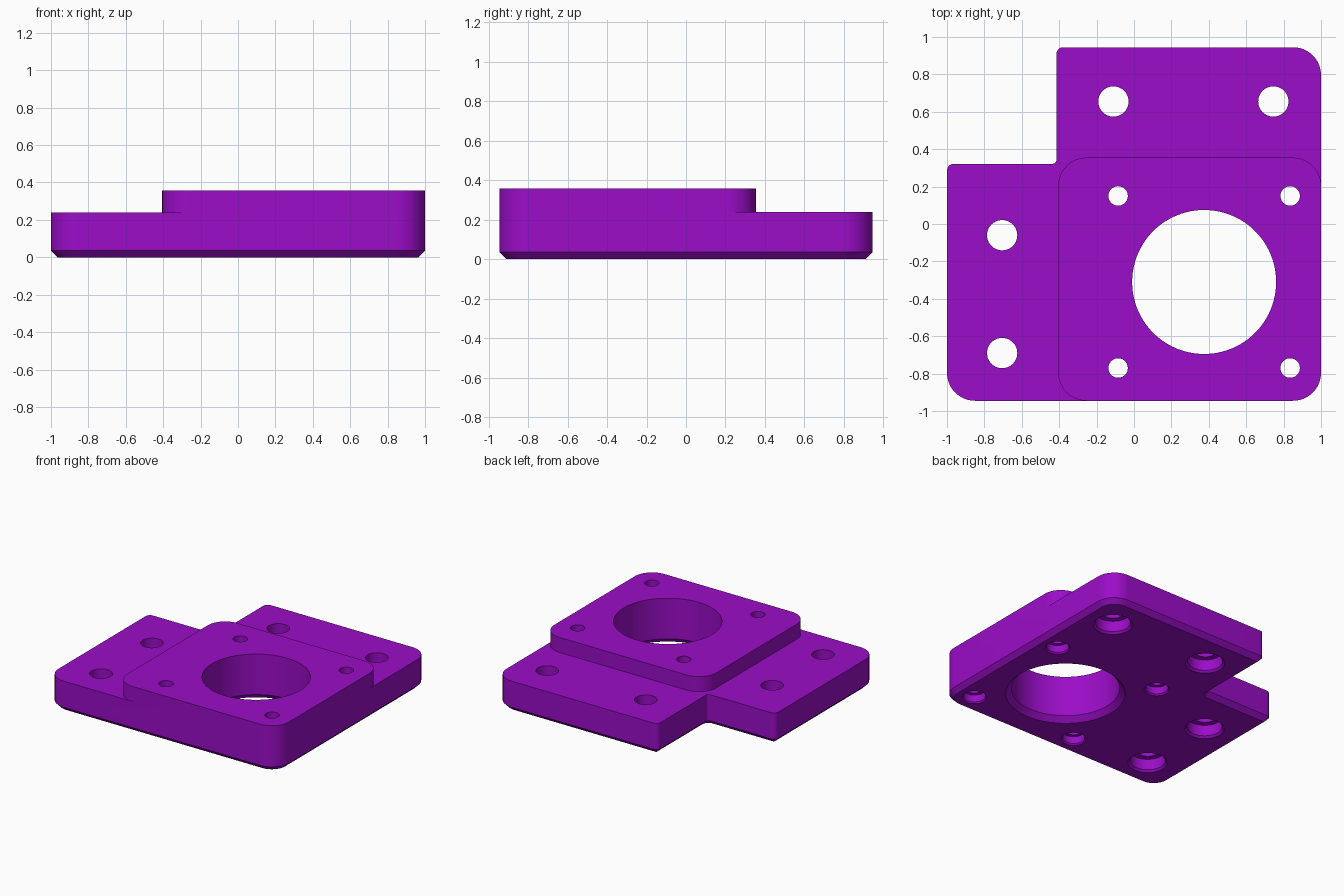
import bpy, bmesh, math
from mathutils import Vector

if "Cube" in bpy.data.objects:
    bpy.data.objects.remove(bpy.data.objects["Cube"])

purple = bpy.data.materials.new("purple")
purple.diffuse_color = (0.33, 0.004, 0.58, 1)
purple.use_nodes = True
purple.node_tree.nodes["Principled BSDF"].inputs["Base Color"].default_value = purple.diffuse_color


def rounded(corners, inset=0.0, seg=12):
    """Counter-clockwise outline from (x, y, radius) corners, optionally inset."""
    pts, n = [], len(corners)
    for i, (x, y, r) in enumerate(corners):
        p = Vector((x, y))
        d0 = (p - Vector(corners[i - 1][:2])).normalized()
        d1 = (Vector(corners[(i + 1) % n][:2]) - p).normalized()
        turn = 1 if d0.cross(d1) > 0 else -1
        n0 = Vector((-d0.y, d0.x))
        centre = p + (d1 - d0) * r
        rad = r - inset * turn
        a0 = math.atan2(-n0.y * turn, -n0.x * turn)
        for k in range(seg + 1):
            a = a0 + turn * math.pi / 2 * k / seg
            pts.append((centre.x + rad * math.cos(a), centre.y + rad * math.sin(a)))
    return pts


def loft(name, rings):
    """Closed solid through (outline, z) rings from bottom to top."""
    bm = bmesh.new()
    loops = [[bm.verts.new((x, y, z)) for x, y in pts] for pts, z in rings]
    n = len(loops[0])
    for a, b in zip(loops, loops[1:]):
        for i in range(n):
            j = (i + 1) % n
            bm.faces.new((a[i], a[j], b[j], b[i]))
    bm.faces.new(loops[0][::-1])
    bm.faces.new(loops[-1])
    mesh = bpy.data.meshes.new(name)
    bm.to_mesh(mesh)
    bm.free()
    obj = bpy.data.objects.new(name, mesh)
    bpy.context.collection.objects.link(obj)
    mesh.materials.append(purple)
    return obj


def circle(x, y, r, n):
    return [(x + r * math.cos(2 * math.pi * i / n),
             y + r * math.sin(2 * math.pi * i / n)) for i in range(n)]


def bore(name, x, y, profile, n=40):
    """Round cutter from (radius, z) steps."""
    return loft(name, [(circle(x, y, r, n), z) for r, z in profile])


def combine(target, other, operation):
    mod = target.modifiers.new(operation.lower(), 'BOOLEAN')
    mod.object, mod.operation, mod.solver = other, operation, 'EXACT'
    bpy.context.view_layer.objects.active = target
    bpy.ops.object.modifier_apply(modifier=mod.name)
    bpy.data.objects.remove(other)


# L-shaped base with a chamfered bottom edge
R, C = 0.15, 0.035
base = [(-1, -0.945, R), (1, -0.945, R), (1, 0.945, R),
        (-0.415, 0.945, 0.02), (-0.415, 0.322, 0.02), (-1, 0.322, 0.03)]
sharp = [(x, y, max(r, C + 0.002)) if (x, y) != (-0.415, 0.322) else (x, y, r)
         for x, y, r in base]
plate = loft("mounting_plate", [(rounded(sharp, C), 0), (rounded(sharp), C),
                                (rounded(sharp), 0.24)])

# Raised motor pad, flush with the front and right walls
pad = [(-0.405, -0.945, R), (1, -0.945, R), (1, 0.355, R), (-0.405, 0.355, R)]
combine(plate, loft("raised_pad", [(rounded(pad), 0.12), (rounded(pad), 0.358)]), 'UNION')

# Large centre opening, widened at the bottom
combine(plate, bore("centre_bore", 0.375, -0.31,
                    [(0.47, -0.045), (0.385, 0.04), (0.385, 0.5)], 96), 'DIFFERENCE')

# Four small screw holes with shallow head recesses
for x in (-0.085, 0.835):
    for y in (-0.77, 0.15):
        combine(plate, bore("small_hole", x, y, [
            (0.1, -0.01), (0.08, 0.01), (0.08, 0.065), (0.052, 0.065), (0.052, 0.5)]),
            'DIFFERENCE')

# Four mounting holes with wide head recesses
for x, y in ((-0.705, -0.06), (-0.705, -0.69), (-0.11, 0.655), (0.745, 0.655)):
    combine(plate, bore("mounting_hole", x, y, [
        (0.155, -0.015), (0.125, 0.015), (0.125, 0.1), (0.081, 0.1), (0.081, 0.5)]),
        'DIFFERENCE')

bpy.ops.object.select_all(action='DESELECT')
plate.select_set(True)
bpy.context.view_layer.objects.active = plate
bpy.ops.object.shade_smooth_by_angle(angle=math.radians(30))
